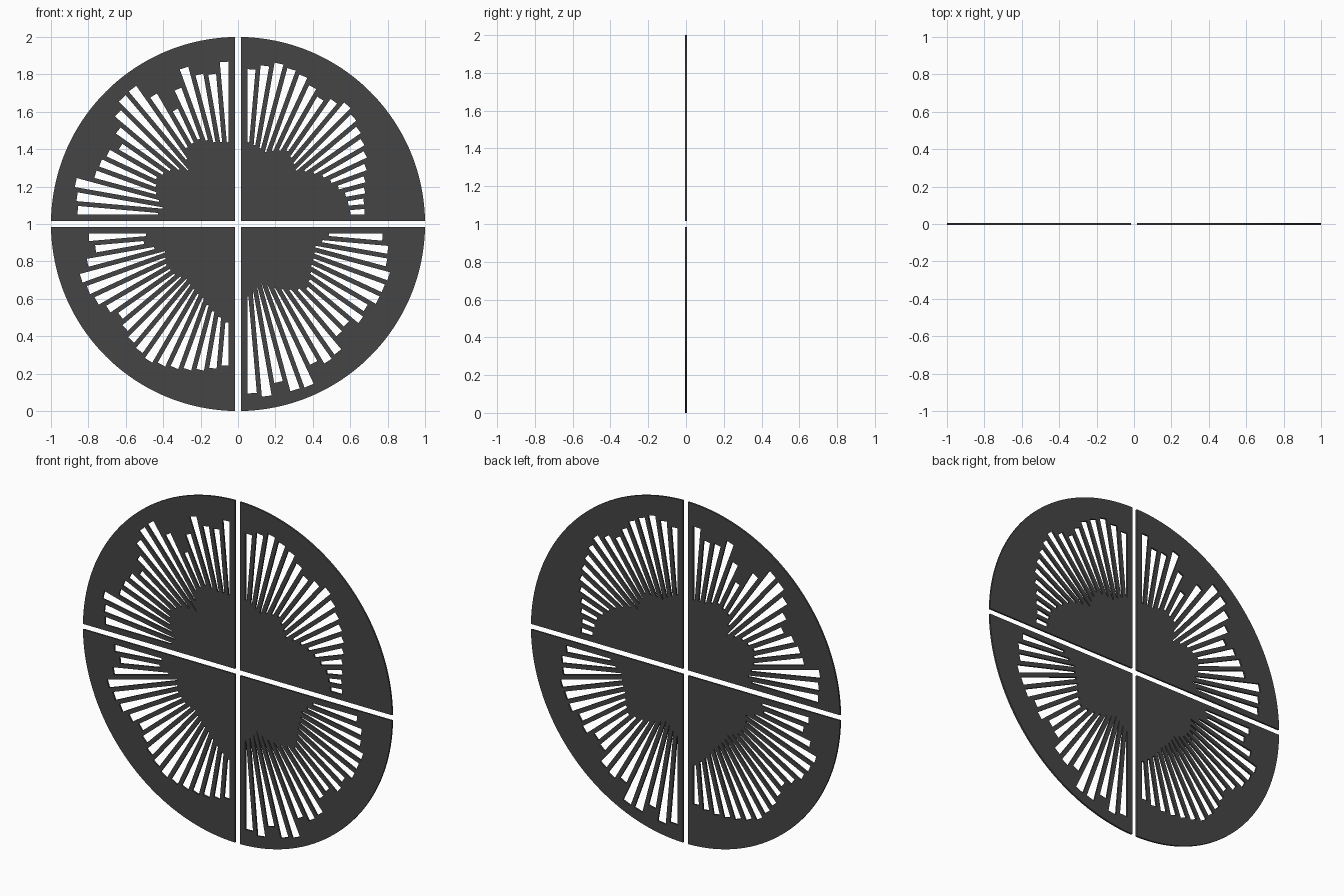
import bpy, bmesh, math
from mathutils import Matrix, Vector

if "Cube" in bpy.data.objects:
    bpy.data.objects.remove(bpy.data.objects["Cube"])

RADIUS, GAP, THICK = 1.0, 0.016, 0.01      # disc radius, half gap between quarters, sheet thickness
HUB, BAR, SLOTS = 0.0375, 0.0125, 18       # ray origin offset, half bar width, slots per quarter
HALF = math.pi / (4 * SLOTS)               # half the angle of one slot

dark = bpy.data.materials.new("dark_sheet")
dark.diffuse_color = (0.06, 0.06, 0.06, 1)
dark.use_nodes = True
dark.node_tree.nodes["Principled BSDF"].inputs["Base Color"].default_value = dark.diffuse_color


def sample(profile, k):
    """Read a radius profile spread evenly from vertical (0) to horizontal (SLOTS)."""
    t = k * (len(profile) - 1) / SLOTS
    i = int(t)
    return profile[i] + (profile[i + 1] - profile[i]) * (t - i)


def quarter_outline():
    """Quarter disc with its straight edges set back from the axes."""
    a, n = math.asin(GAP / RADIUS), 40
    angles = [a + (math.pi / 2 - 2 * a) * i / n for i in range(n + 1)]
    return [Vector((GAP, GAP))] + [Vector((math.cos(t), math.sin(t))) * RADIUS for t in angles]


def slot_outline(k, outer, inner):
    """Tapered slot between two bars of constant width."""
    t = (2 * k + 1) * HALF
    along, across = Vector((math.sin(t), math.cos(t))), Vector((math.cos(t), -math.sin(t)))
    hub = Vector((HUB, HUB))

    def corner(r, side):
        width = max(r * math.tan(HALF) - BAR / math.cos(HALF), 0.0005)
        return hub + along * r + across * side * width

    return [corner(inner, -1), corner(outer, -1), corner(outer, 1), corner(inner, 1)]


def make_panel(name, outer, inner):
    sx = 1 if "right" in name else -1
    sz = 1 if "upper" in name else -1

    # Filled flat curve: outline plus slot holes
    curve = bpy.data.curves.new(name + "_profile", 'CURVE')
    curve.dimensions, curve.fill_mode, curve.extrude = '2D', 'BOTH', THICK / 2
    slots = [slot_outline(k, sample(outer, k), sample(inner, k)) for k in range(SLOTS)]
    for pts in [quarter_outline()] + slots:
        sp = curve.splines.new('POLY')
        sp.points.add(len(pts) - 1)
        for p, v in zip(sp.points, pts):
            p.co = (v.x * sx, v.y * sz, 0, 1)
        sp.use_cyclic_u = True
    helper = bpy.data.objects.new(name + "_profile", curve)
    bpy.context.collection.objects.link(helper)
    bpy.context.view_layer.update()
    dg = bpy.context.evaluated_depsgraph_get()
    mesh = bpy.data.meshes.new_from_object(helper.evaluated_get(dg))
    bpy.data.objects.remove(helper)

    # Weld, stand upright and lift onto the ground
    bm = bmesh.new()
    bm.from_mesh(mesh)
    bmesh.ops.remove_doubles(bm, verts=bm.verts, dist=1e-5)
    bm.transform(Matrix.Translation((0, 0, RADIUS)) @ Matrix.Rotation(math.pi / 2, 4, 'X'))
    bmesh.ops.recalc_face_normals(bm, faces=bm.faces)
    for f in bm.faces:
        f.smooth = False
    bm.to_mesh(mesh)
    bm.free()
    mesh.materials.clear()
    mesh.materials.append(dark)
    bpy.context.collection.objects.link(bpy.data.objects.new(name, mesh))


# Outer and inner slot ends of each quarter, from vertical round to horizontal
make_panel("upper_right_panel",
           [.79, .84, .815, .75, .81, .765, .725, .67, .64, .64],
           [.40, .365, .42, .37, .47, .55, .57])
make_panel("upper_left_panel",
           [.83, .77, .78, .835, .74, .645, .77, .865, .86, .82,
            .76, .70, .74, .755, .76, .85, .83, .82, .82],
           [.40, .41, .45, .44, .34, .41, .45, .42, .37, .41])
make_panel("lower_left_panel",
           [.72, .76, .79, .82, .79, .745, .81, .84, .73, .79],
           [.49, .44, .39, .37, .35, .38, .39, .37, .47, .44])
make_panel("lower_right_panel",
           [.868, .89, .827, .89, .895, .795, .825, .815, .745, .735,
            .78, .765, .80, .80, .805, .775, .77, .735, .73],
           [.35, .29, .37, .45, .40, .385, .48])
